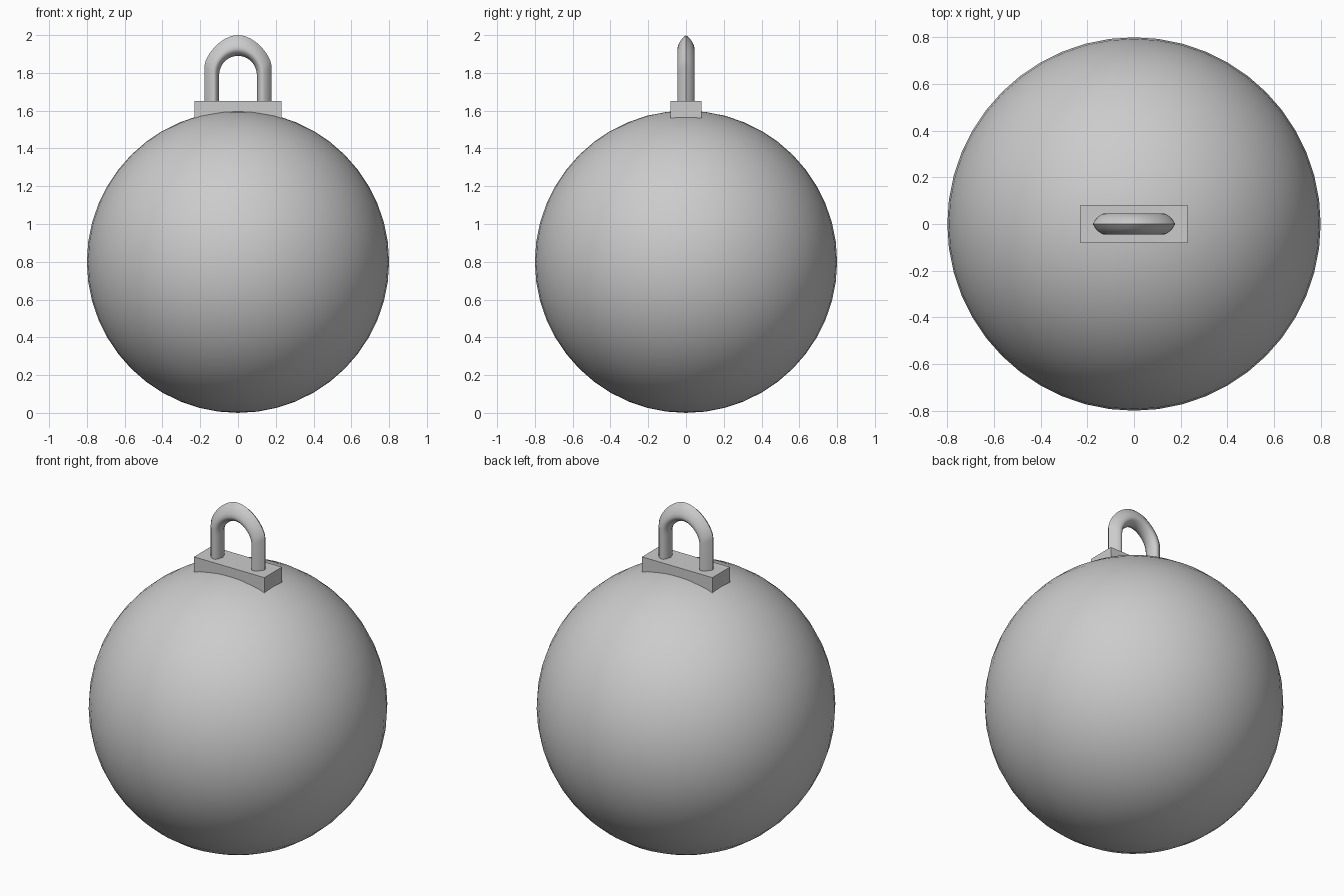
import bpy, bmesh, math
from mathutils import Vector
from mathutils.geometry import interpolate_bezier

if "Cube" in bpy.data.objects:
    bpy.data.objects.remove(bpy.data.objects["Cube"])


def smooth(obj, degrees):
    bpy.ops.object.select_all(action='DESELECT')
    obj.select_set(True)
    bpy.context.view_layer.objects.active = obj
    bpy.ops.object.shade_smooth_by_angle(angle=math.radians(degrees))


# Round ball body
bpy.ops.mesh.primitive_uv_sphere_add(segments=48, ring_count=24, radius=0.8, location=(0, 0, 0.8))
ball = bpy.context.object
ball.name = "ball"
smooth(ball, 30)

# Mounting plate sunk into the top of the ball
bpy.ops.mesh.primitive_cube_add(size=1, location=(0, 0, 1.595))
plate = bpy.context.object
plate.name = "mounting_plate"
plate.scale = (0.46, 0.164, 0.11)
bpy.ops.object.transform_apply(location=False, rotation=False, scale=True)


# Hanging loop: outer and inner outlines of half the arch, mirrored in x
def half_arch(leg, spring, h1, h2, top):
    pts = interpolate_bezier(Vector(spring), Vector(h1), Vector(h2), Vector(top), 13)
    return [Vector(leg)] + [p.to_2d() for p in pts]


def full_arch(half):
    return half + [Vector((-p.x, p.y)) for p in reversed(half[:-1])]


outer = full_arch(half_arch((0.177, 1.6), (0.177, 1.835), (0.177, 1.89), (0.09, 2.0), (0, 2.0)))
inner = full_arch(half_arch((0.10, 1.6), (0.10, 1.785), (0.10, 1.85), (0.05, 1.89), (0, 1.89)))

# Cross-section: (fraction from outer to inner edge, y), pointed at both edges
side = [(0.0, 0.0), (0.15, 0.019), (0.32, 0.033), (0.5, 0.042), (0.65, 0.046),
        (0.78, 0.041), (0.9, 0.025), (1.0, 0.0)]
section = side + [(t, -y) for t, y in reversed(side[1:-1])]

bm = bmesh.new()
rings = []
for o, i in zip(outer, inner):
    ring = []
    for t, y in section:
        p = o.lerp(i, t)
        ring.append(bm.verts.new((p.x, y, p.y)))
    rings.append(ring)
n = len(section)
for a, b in zip(rings, rings[1:]):
    for k in range(n):
        bm.faces.new((a[k], a[(k + 1) % n], b[(k + 1) % n], b[k]))
bm.faces.new(rings[0])
bm.faces.new(rings[-1])
bmesh.ops.recalc_face_normals(bm, faces=bm.faces)
mesh = bpy.data.meshes.new("hanging_loop")
bm.to_mesh(mesh)
bm.free()
loop = bpy.data.objects.new("hanging_loop", mesh)
bpy.context.collection.objects.link(loop)
smooth(loop, 50)
